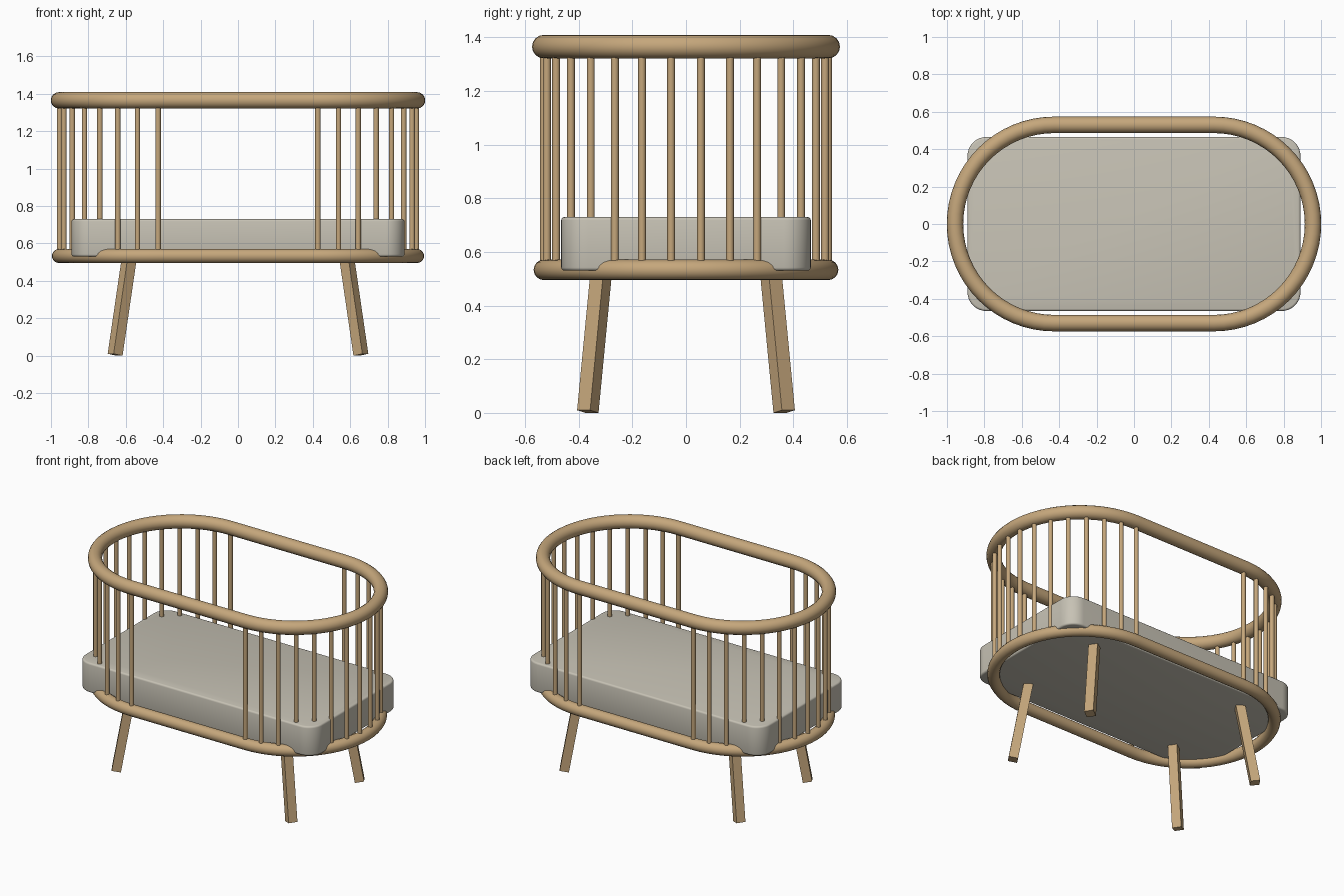
import bpy
import bmesh
from math import sin, cos, pi, radians
from mathutils import Vector, Matrix

if "Cube" in bpy.data.objects:
    bpy.data.objects.remove(bpy.data.objects["Cube"], do_unlink=True)


def material(name, rgb):
    mat = bpy.data.materials.new(name)
    mat.use_nodes = True
    color = (*rgb, 1)
    mat.diffuse_color = color
    mat.node_tree.nodes["Principled BSDF"].inputs["Base Color"].default_value = color
    return mat


wood = material("light_wood", (0.56, 0.385, 0.2))
fabric = material("mattress_fabric", (0.57, 0.54, 0.46))

STRAIGHT = 0.427   # half length of the straight sides
RADIUS = 0.53      # centreline radius of the rounded ends


def link(name, data, mat, smooth=True):
    obj = bpy.data.objects.new(name, data)
    bpy.context.collection.objects.link(obj)
    data.materials.append(mat)
    bpy.ops.object.select_all(action="DESELECT")
    obj.select_set(True)
    bpy.context.view_layer.objects.active = obj
    if obj.type == "CURVE":
        bpy.ops.object.convert(target="MESH")
        obj = bpy.context.view_layer.objects.active
    if smooth:
        bpy.ops.object.shade_smooth_by_angle(angle=radians(40))
    return obj


def link_bmesh(name, bm, mat, smooth=True):
    mesh = bpy.data.meshes.new(name)
    bmesh.ops.recalc_face_normals(bm, faces=bm.faces[:])
    bm.to_mesh(mesh)
    bm.free()
    return link(name, mesh, mat, smooth)


def end_point(side, angle, z):
    return Vector((side * (STRAIGHT + RADIUS * cos(angle)),
                   side * RADIUS * sin(angle), z))


# Rounded oval rails
def rail(name, z, thickness):
    steps = 32
    points = [end_point(side, pi * (i / steps - 0.5), z)
              for side in (1, -1) for i in range(steps + 1)]
    curve = bpy.data.curves.new(name, "CURVE")
    curve.dimensions = "3D"
    curve.bevel_depth = thickness
    curve.bevel_resolution = 6
    spline = curve.splines.new("POLY")
    spline.points.add(len(points) - 1)
    for slot, p in zip(spline.points, points):
        slot.co = (*p, 1)
    spline.use_cyclic_u = True
    link(name, curve, wood)


rail("top_rail", 1.365, 0.044)
rail("bottom_rail", 0.533, 0.038)

# Spindles, evenly spaced around each rounded end
for side, label in ((1, "left"), (-1, "right")):
    for i in range(16):
        bm = bmesh.new()
        bmesh.ops.create_cone(bm, cap_ends=True, segments=16,
                              radius1=0.0145, radius2=0.0145, depth=0.83)
        bmesh.ops.translate(bm, verts=bm.verts,
                            vec=end_point(side, radians(12 * i - 90), 0.95))
        link_bmesh(f"{label}_spindle_{i + 1}", bm, wood)

# Mattress with rounded corners and softened rims
bm = bmesh.new()
bmesh.ops.create_cube(bm, size=1)
bmesh.ops.scale(bm, vec=(1.78, 0.93, 0.2), verts=bm.verts)
bmesh.ops.translate(bm, vec=(0, 0, 0.63), verts=bm.verts)
upright = [e for e in bm.edges
           if abs(e.verts[0].co.z - e.verts[1].co.z) > 0.1]
bmesh.ops.bevel(bm, geom=upright, offset=0.1, segments=10, profile=0.5,
                affect="EDGES")
rims = [e for e in bm.edges if abs(e.verts[0].co.z - e.verts[1].co.z) < 0.01]
bmesh.ops.bevel(bm, geom=rims, offset=0.012, segments=3, profile=0.5,
                affect="EDGES")
link_bmesh("mattress", bm, fabric)

# Square splayed legs, turned toward their lean
for sx, x_label in ((1, "left"), (-1, "right")):
    for sy, y_label in ((-1, "front"), (1, "back")):
        foot = Vector((sx * 0.657, sy * 0.366, 0.005))
        top = Vector((sx * 0.578, sy * 0.314, 0.545))
        axis = (top - foot).normalized()
        across = axis.cross(Vector((0, 0, 1))).normalized()
        outward = across.cross(axis)
        frame = Matrix((outward, across, axis)).transposed().to_4x4()
        frame.translation = (foot + top) / 2
        bm = bmesh.new()
        bmesh.ops.create_cube(bm, size=1)
        bmesh.ops.scale(bm, vec=(0.058, 0.058, (top - foot).length),
                        verts=bm.verts)
        bmesh.ops.transform(bm, matrix=frame, verts=bm.verts)
        link_bmesh(f"{y_label}_{x_label}_leg", bm, wood, smooth=False)
